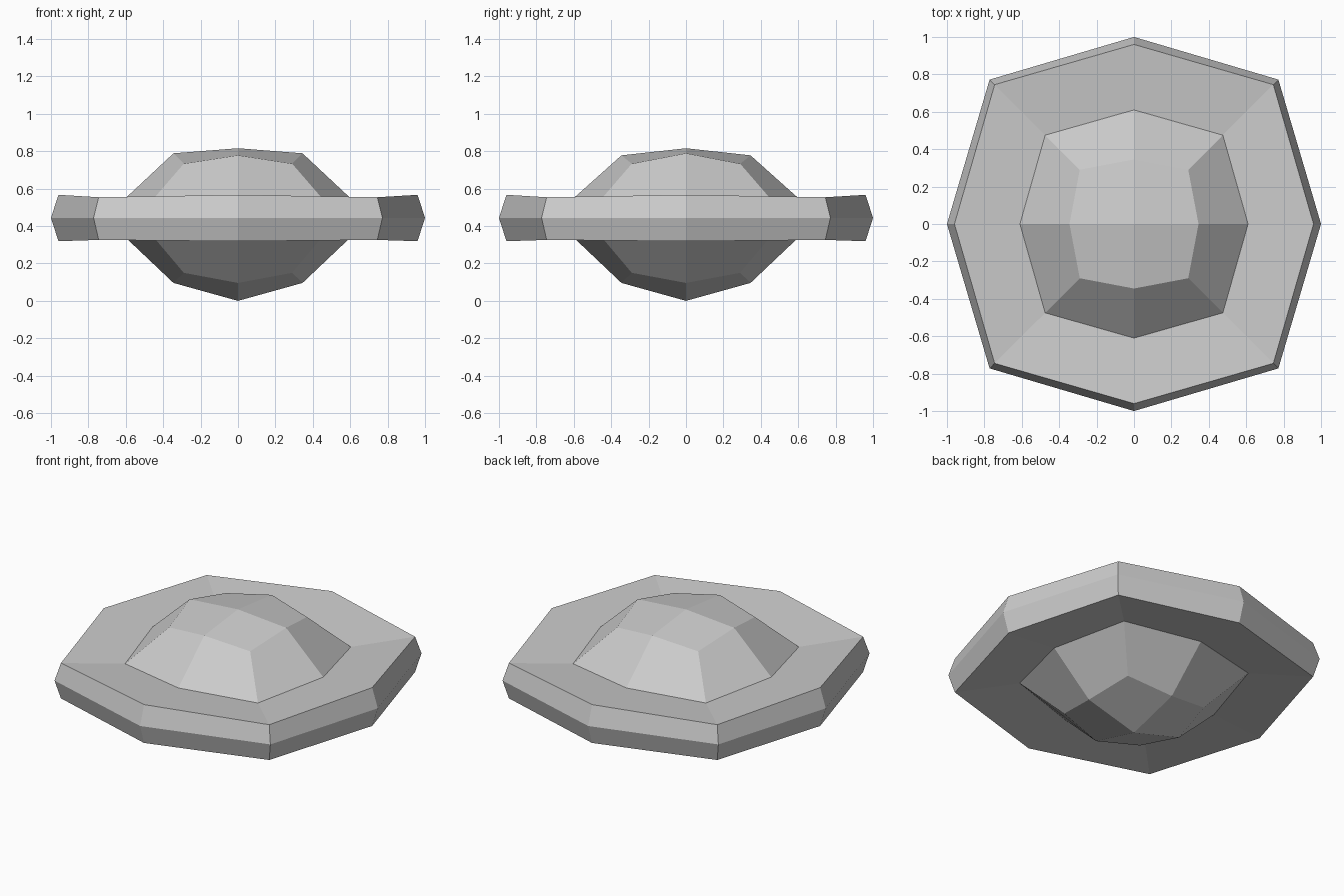
import bpy, bmesh, math

if "Cube" in bpy.data.objects:
    bpy.data.objects.remove(bpy.data.objects["Cube"])

# Single stone-grey colour
grey = bpy.data.materials.new("stone_grey")
grey.diffuse_color = (0.6, 0.6, 0.6, 1)
grey.use_nodes = True
grey.node_tree.nodes["Principled BSDF"].inputs["Base Color"].default_value = grey.diffuse_color

MID = 0.444  # height of the rim's outer edge

# Eight-sided rings from bottom to top:
# (side reach, side height, corner reach, corner height), heights from MID
lower = [(0.345, -0.348, 0.29, -0.294),   # underside cap edge
         (0.61, -0.097, 0.475, -0.075),   # belly meets rim
         (0.96, -0.125, 0.745, -0.118)]   # rim lower edge
outer = [(1.0, 0.0, 0.772, 0.0)]          # rim outer edge
upper = [(0.96, 0.123, 0.745, 0.11),      # rim upper edge
         (0.61, 0.097, 0.475, 0.075),     # dome meets rim
         (0.345, 0.345, 0.29, 0.289)]     # dome cap edge


def make_ring(bm, side, side_z, corner, corner_z):
    ring = []
    for i in range(8):
        a = math.radians(45 * i)
        is_corner = i % 2
        r = corner * math.sqrt(2) if is_corner else side
        z = MID + (corner_z if is_corner else side_z)
        ring.append(bm.verts.new((r * math.cos(a), r * math.sin(a), z)))
    return ring


def cap(bm, ring, z):
    # four quads meeting at a centre point
    c = bm.verts.new((0, 0, z))
    for i in range(0, 8, 2):
        bm.faces.new((c, ring[i], ring[i + 1], ring[(i + 2) % 8]))


bm = bmesh.new()
rings = [make_ring(bm, *r) for r in lower + outer + upper]

# The dome cap edge sits slightly lower at front and back
for i in (2, 6):
    rings[-1][i].co.z -= 0.011

# Walls between neighbouring rings
for a, b in zip(rings, rings[1:]):
    for i in range(8):
        j = (i + 1) % 8
        bm.faces.new((a[i], a[j], b[j], b[i]))

# Pointed underside and flattened dome top
cap(bm, rings[0], 0.0)
cap(bm, rings[-1], 0.816)
bmesh.ops.recalc_face_normals(bm, faces=bm.faces)

mesh = bpy.data.meshes.new("domed_disc")
bm.to_mesh(mesh)
bm.free()
mesh.materials.append(grey)
disc = bpy.data.objects.new("domed_disc", mesh)
bpy.context.collection.objects.link(disc)
